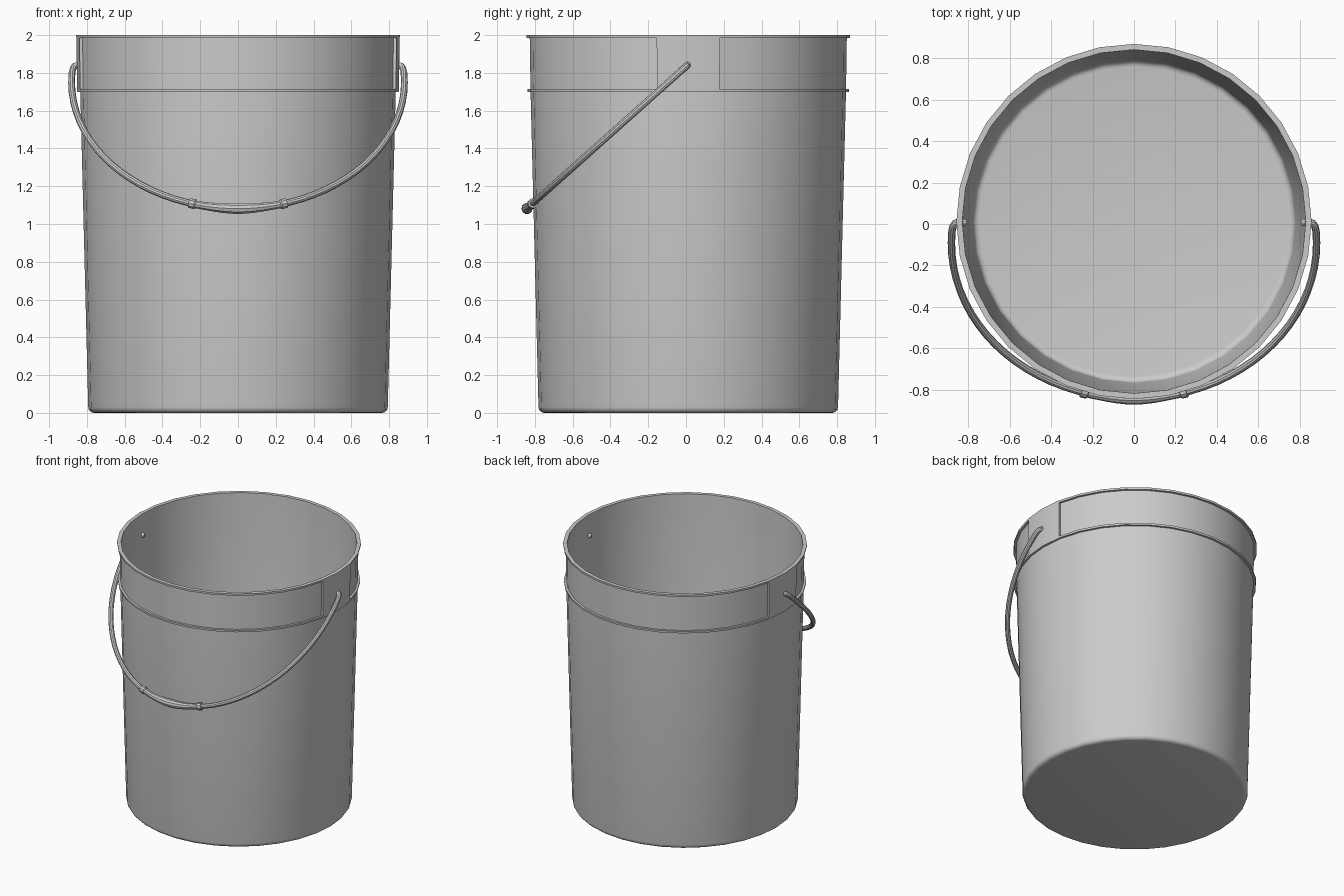
import bpy, bmesh
from math import sin, cos, pi, radians, sqrt

if "Cube" in bpy.data.objects:
    bpy.data.objects.remove(bpy.data.objects["Cube"])

SEG = 32
CY = 0.012          # bucket axis in y
R = 0.031           # corner rounding at the base


def finish(obj):
    bpy.ops.object.select_all(action='DESELECT')
    obj.select_set(True)
    bpy.context.view_layer.objects.active = obj
    if obj.type == 'CURVE':
        bpy.ops.object.convert(target='MESH')
    bpy.ops.object.shade_smooth_by_angle(angle=radians(32))


def arc(r, z):
    # quarter round from flat bottom to wall
    return [(r + R * sin(a), z + R - R * cos(a)) for a in [i * pi / 8 for i in range(5)]]


# Bucket shell: outer wall, collar, rim, inner wall, floor
profile = arc(0.762, 0.0)
profile += [(0.835, 1.70), (0.851, 1.70), (0.852, 1.715), (0.856, 1.985), (0.857, 2.0), (0.829, 2.0)]
profile += arc(0.748, 0.018)[::-1]
COLLAR = 7          # profile span between the two flanges

bm = bmesh.new()
rings = [[bm.verts.new((r * cos(2 * pi * j / SEG), r * sin(2 * pi * j / SEG), z))
          for j in range(SEG)] for r, z in profile]
panels = []
for i in range(len(rings) - 1):
    for j in range(SEG):
        k = (j + 1) % SEG
        f = bm.faces.new((rings[i][j], rings[i][k], rings[i + 1][k], rings[i + 1][j]))
        # leave two full-depth ears at the sides for the handle
        if i == COLLAR and j not in (SEG - 1, 0, SEG // 2 - 1, SEG // 2):
            panels.append(f)
bm.faces.new(rings[0][::-1])
bm.faces.new(rings[-1])

# Recessed collar panels, front and back
new = bmesh.ops.extrude_face_region(bm, geom=panels)['geom']
old = [f for f in panels if f.is_valid]
if old:
    bmesh.ops.delete(bm, geom=old, context='FACES')
for v in [g for g in new if isinstance(g, bmesh.types.BMVert)]:
    s = (0.835 + (v.co.z - 1.70) * 0.015) / sqrt(v.co.x ** 2 + v.co.y ** 2)
    v.co.x *= s
    v.co.y *= s
bmesh.ops.recalc_face_normals(bm, faces=bm.faces[:])
mesh = bpy.data.meshes.new("bucket")
bm.to_mesh(mesh)
bm.free()
bucket = bpy.data.objects.new("bucket", mesh)
bpy.context.collection.objects.link(bucket)
bucket.location.y = CY
finish(bucket)


def tube(name, pts):
    # round tube through (x, z, radius) points lying in the tilted handle plane
    cu = bpy.data.curves.new(name, 'CURVE')
    cu.dimensions = '3D'
    cu.bevel_depth = 1.0
    cu.bevel_resolution = 3
    cu.use_fill_caps = True
    sp = cu.splines.new('POLY')
    sp.points.add(len(pts) - 1)
    for p, (x, z, r) in zip(sp.points, pts):
        p.co = (x, 0.005 + (z - 1.838) * 1.12, z, 1)
        p.radius = r
    obj = bpy.data.objects.new(name, cu)
    bpy.context.collection.objects.link(obj)
    finish(obj)


def bail_z(x):
    return 1.75 - 0.668 * sqrt(1 - (x / 0.881) ** 2)


# Wire handle: hooked ends through the ears and a half-ellipse sweep
W = 0.018
hook = [(0.806, 1.840, 0.008), (0.811, 1.840, 0.015), (0.818, 1.840, W), (0.850, 1.840, W),
        (0.864, 1.836, W), (0.873, 1.824, W), (0.878, 1.805, W), (0.880, 1.78, W)]
sweep = [(0.881 * cos(a), 1.75 - 0.668 * sin(a), W) for a in [pi * i / 40 for i in range(41)]]
tube("wire_handle", hook + sweep + [(-x, z, r) for x, z, r in hook[::-1]])

# Hand grip: collared ends swelling to the middle
half = [(0.256, 0.027), (0.228, 0.027), (0.222, 0.021), (0.18, 0.0215),
        (0.13, 0.024), (0.08, 0.027), (0.04, 0.029)]
grip = half + [(0, 0.030)] + [(-x, r) for x, r in half[::-1]]
tube("hand_grip", [(x, bail_z(x), r) for x, r in grip])
